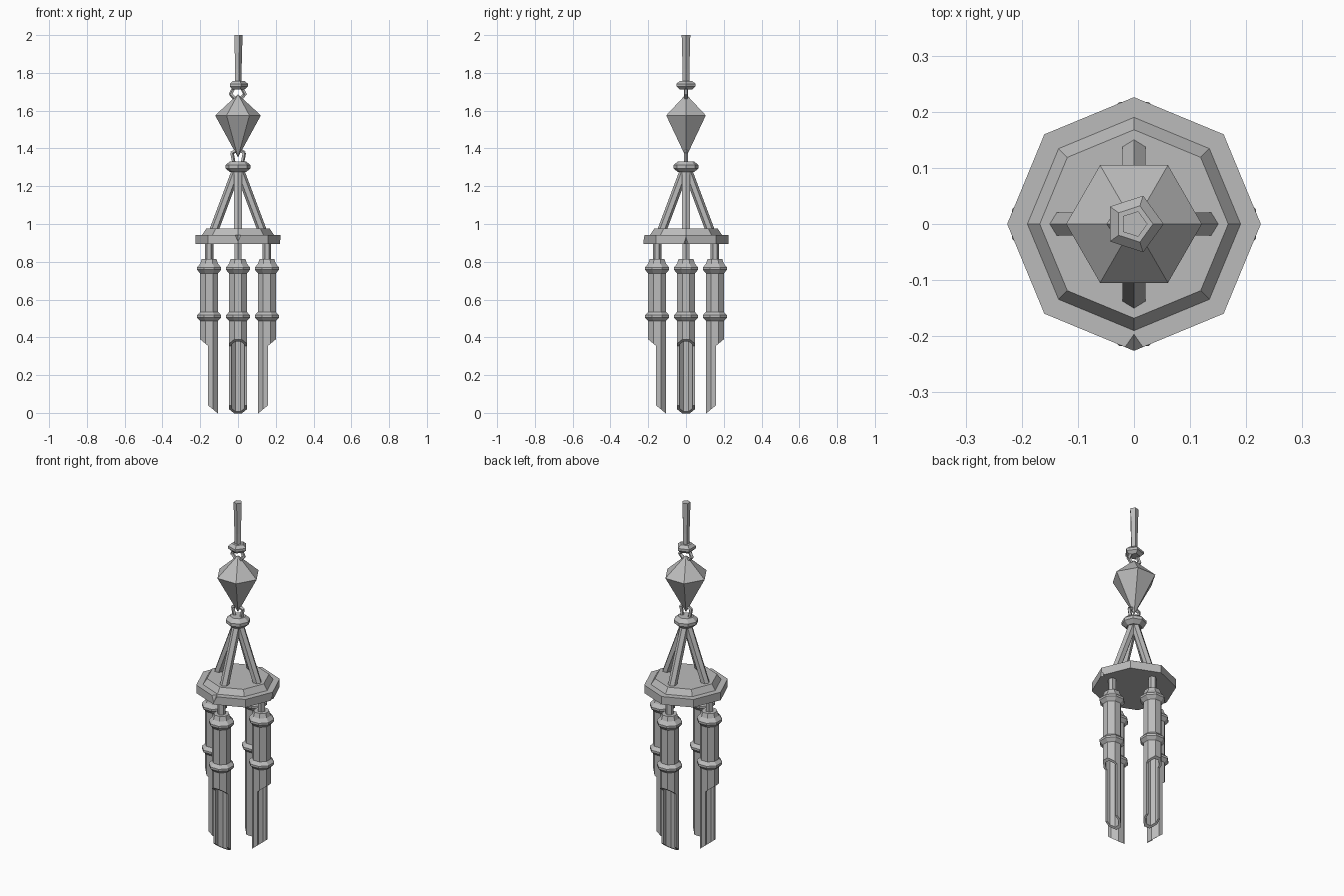
import bpy, bmesh, math
from mathutils import Vector, Matrix

if "Cube" in bpy.data.objects:
    bpy.data.objects.remove(bpy.data.objects["Cube"], do_unlink=True)

GREY = (0.5, 0.5, 0.5, 1)
mat = bpy.data.materials.new("plain grey")
mat.use_nodes = True
mat.diffuse_color = GREY
mat.node_tree.nodes["Principled BSDF"].inputs["Base Color"].default_value = GREY


def finish(bm, name):
    bmesh.ops.recalc_face_normals(bm, faces=bm.faces)
    mesh = bpy.data.meshes.new(name)
    bm.to_mesh(mesh)
    bm.free()
    mesh.materials.append(mat)
    obj = bpy.data.objects.new(name, mesh)
    bpy.context.collection.objects.link(obj)
    return obj


def lathe(name, profile, sides, turn=0.0):
    """Faceted solid from (radius, z) points; both ends are closed."""
    bm = bmesh.new()
    rows = []
    for r, z in profile:
        if r == 0:
            rows.append([bm.verts.new((0, 0, z))] * sides)
        else:
            rows.append([bm.verts.new((r * math.cos(turn + i * math.tau / sides),
                                       r * math.sin(turn + i * math.tau / sides), z))
                         for i in range(sides)])
    for a, b in zip(rows, rows[1:]):
        for i in range(sides):
            j = (i + 1) % sides
            bm.faces.new(list(dict.fromkeys((a[i], a[j], b[j], b[i]))))
    for row in (rows[0], rows[-1]):
        if row[0] is not row[1]:
            bm.faces.new(row)
    return finish(bm, name)


def hull(name, points):
    bm = bmesh.new()
    for p in points:
        bm.verts.new(p)
    bmesh.ops.convex_hull(bm, input=bm.verts)
    return finish(bm, name)


def prism(name, outline, half):
    """Outline in x and z, extruded along y."""
    bm = bmesh.new()
    face = bm.faces.new([bm.verts.new((x, -half, z)) for x, z in outline])
    new = bmesh.ops.extrude_face_region(bm, geom=[face])["geom"]
    bmesh.ops.translate(bm, vec=(0, 2 * half, 0),
                        verts=[v for v in new if isinstance(v, bmesh.types.BMVert)])
    return finish(bm, name)


def carve(obj, cutter):
    mod = obj.modifiers.new("carve", 'BOOLEAN')
    mod.operation = 'DIFFERENCE'
    mod.solver = 'EXACT'
    mod.object = cutter
    graph = bpy.context.evaluated_depsgraph_get()
    mesh = bpy.data.meshes.new_from_object(obj.evaluated_get(graph))
    obj.modifiers.clear()
    obj.data = mesh
    bpy.data.objects.remove(cutter, do_unlink=True)


def rod(name, start, end, radius, sides):
    start, end = Vector(start), Vector(end)
    axis = end - start
    obj = lathe(name, [(radius, 0), (radius, axis.length)], sides)
    y = Vector((0, 1, 0))
    z = axis.normalized()
    x = y.cross(z).normalized()
    rot = Matrix((x, z.cross(x), z)).transposed().to_4x4()
    obj.data.transform(Matrix.Translation(start) @ rot)
    return obj


def four_around(obj, name):
    """Copies a part made on +x to all four sides."""
    obj.name = "left_" + name
    for k, side in enumerate(("back", "right", "front"), 1):
        copy = bpy.data.objects.new(side + "_" + name, obj.data.copy())
        copy.data.transform(Matrix.Rotation(k * math.pi / 2, 4, 'Z'))
        bpy.context.collection.objects.link(copy)


def bead(name, z, r, inner, half, sides):
    lathe(name, [(inner, z - half), (r, z - half * 0.3),
                 (r, z + half * 0.3), (inner, z + half)], sides)


# Hanging cord, beads and gem
lathe("top_cord", [(0.019, 1.73), (0.019, 1.82), (0.024, 2.0)], 5)
bead("upper_bead", 1.735, 0.053, 0.034, 0.023, 5)
lathe("gem", [(0, 1.353), (0.121, 1.575), (0, 1.687)], 6)
bead("lower_bead", 1.303, 0.066, 0.042, 0.029, 8)

# Small links joining the beads to the gem
for s, side in ((1, "left"), (-1, "right")):
    rod(side + "_upper_link", (s * 0.022, 0, 1.72), (s * 0.04, 0, 1.683), 0.01, 5)
    rod(side + "_upper_link_end", (s * 0.04, 0, 1.69), (s * 0.012, 0, 1.66), 0.01, 5)
    rod(side + "_lower_link", (s * 0.022, 0, 1.32), (s * 0.033, 0, 1.378), 0.01, 5)
    rod(side + "_lower_link_end", (s * 0.036, 0, 1.375), (0, 0, 1.395), 0.01, 5)

# Octagonal plate with a raised centre and two chipped corners
plate = lathe("plate", [(0.226, 0.895), (0.226, 0.942), (0.19, 0.942), (0.168, 0.975)], 8)
carve(plate, hull("front_chip", [(0, -0.19, 0.95), (0.035, -0.24, 0.95),
                                 (-0.035, -0.24, 0.95), (0, -0.24, 0.89)]))
carve(plate, hull("left_chip", [(0.205, 0, 0.885), (0.24, 0.035, 0.885),
                                (0.24, -0.035, 0.885), (0.232, 0, 0.945)]))

# Slanted struts
four_around(rod("strut", (0.132, 0, 0.955), (0.008, 0, 1.285), 0.024, 6), "strut")

# Hollow chime tubes, cut open on the outer side
RADIUS = 0.153
K = 1 / math.cos(math.pi / 8)
tube_profile = [(0, 0.815), (0.039, 0.815), (0.047, 0.79), (0.064, 0.77), (0.064, 0.758),
                (0.047, 0.738), (0.047, 0.535), (0.064, 0.517), (0.064, 0.505),
                (0.047, 0.487), (0.047, -0.06), (0.034, -0.06), (0.034, 0.6), (0, 0.6)]
tube = lathe("tube", [(r * K, z) for r, z in tube_profile], 8, math.pi / 8)
tube.data.transform(Matrix.Translation((RADIUS, 0, 0)))
carve(tube, prism("tube_cut", [(0.05, -0.049), (0.159, 0.04), (0.159, 0.355), (0.26, 0.44),
                               (0.26, -0.1), (0.05, -0.1)], 0.1))
four_around(tube, "tube")

# Short hangers between plate and tubes
hanger = lathe("hanger", [(0.022, 0.8), (0.022, 0.91)], 6)
hanger.data.transform(Matrix.Translation((RADIUS, 0, 0)))
four_around(hanger, "hanger")
